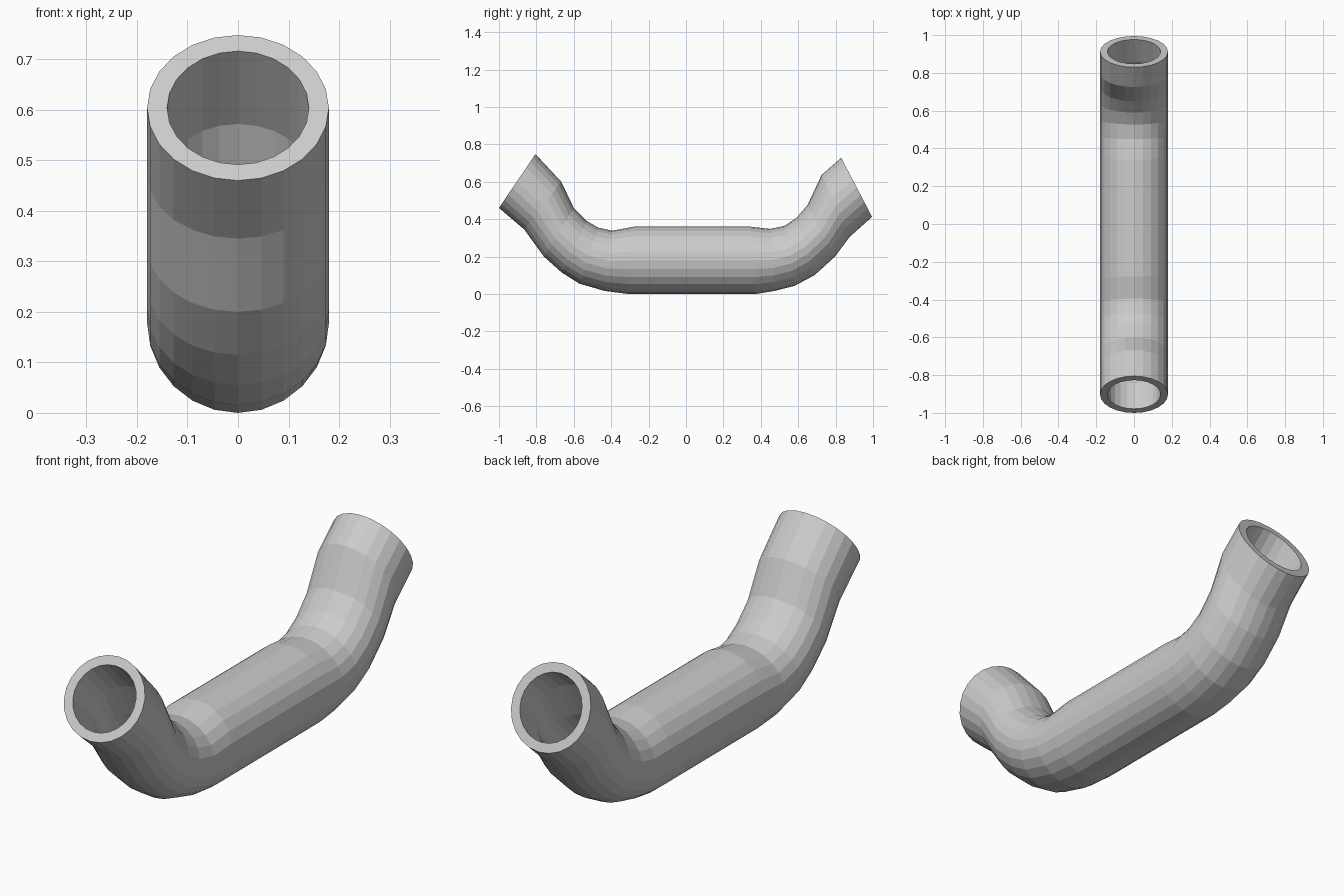
import bpy, bmesh, math

if "Cube" in bpy.data.objects:
    bpy.data.objects.remove(bpy.data.objects["Cube"])

SIDES = 24
R_OUT, BORE = 0.18, 0.78

# Stations along the pipe: underside (y, z) and upper side (y, z)
STATIONS = [
    ((-1.00, 0.46), (-0.805, 0.748)),
    ((-0.865, 0.345), (-0.667, 0.60)),
    ((-0.76, 0.20), (-0.60, 0.46)),
    ((-0.665, 0.115), (-0.53, 0.39)),
    ((-0.57, 0.055), (-0.47, 0.355)),
    ((-0.435, 0.016), (-0.395, 0.338)),
    ((-0.31, 0.0), (-0.277, 0.36)),
    ((-0.10, 0.0), (-0.10, 0.36)),
    ((0.13, 0.0), (0.13, 0.36)),
    ((0.377, 0.0), (0.34, 0.36)),
    ((0.473, 0.016), (0.45, 0.348)),
    ((0.58, 0.043), (0.527, 0.364)),
    ((0.687, 0.10), (0.59, 0.406)),
    ((0.795, 0.198), (0.65, 0.476)),
    ((0.875, 0.305), (0.725, 0.637)),
    ((0.995, 0.412), (0.83, 0.728)),
]


def ring(bm, low, high, scale):
    """Elliptical ring whose vertical diameter runs from low to high."""
    cy, cz = (low[0] + high[0]) / 2, (low[1] + high[1]) / 2
    dy, dz = (high[0] - low[0]) / 2, (high[1] - low[1]) / 2
    verts = []
    for i in range(SIDES):
        a = math.tau * i / SIDES
        s, c = math.sin(a) * scale, math.cos(a) * scale
        verts.append(bm.verts.new((R_OUT * s, cy + dy * c, cz + dz * c)))
    return verts


# Outer skin runs forward, bore runs back; closing the loop makes the end rims
bm = bmesh.new()
rings = [ring(bm, lo, hi, 1.0) for lo, hi in STATIONS]
rings += [ring(bm, lo, hi, BORE) for lo, hi in reversed(STATIONS)]
for k, a in enumerate(rings):
    b = rings[(k + 1) % len(rings)]
    for i in range(SIDES):
        j = (i + 1) % SIDES
        bm.faces.new((a[i], a[j], b[j], b[i]))
bmesh.ops.recalc_face_normals(bm, faces=bm.faces)

mesh = bpy.data.meshes.new("bent_pipe")
bm.to_mesh(mesh)
bm.free()
pipe = bpy.data.objects.new("bent_pipe", mesh)
bpy.context.collection.objects.link(pipe)
